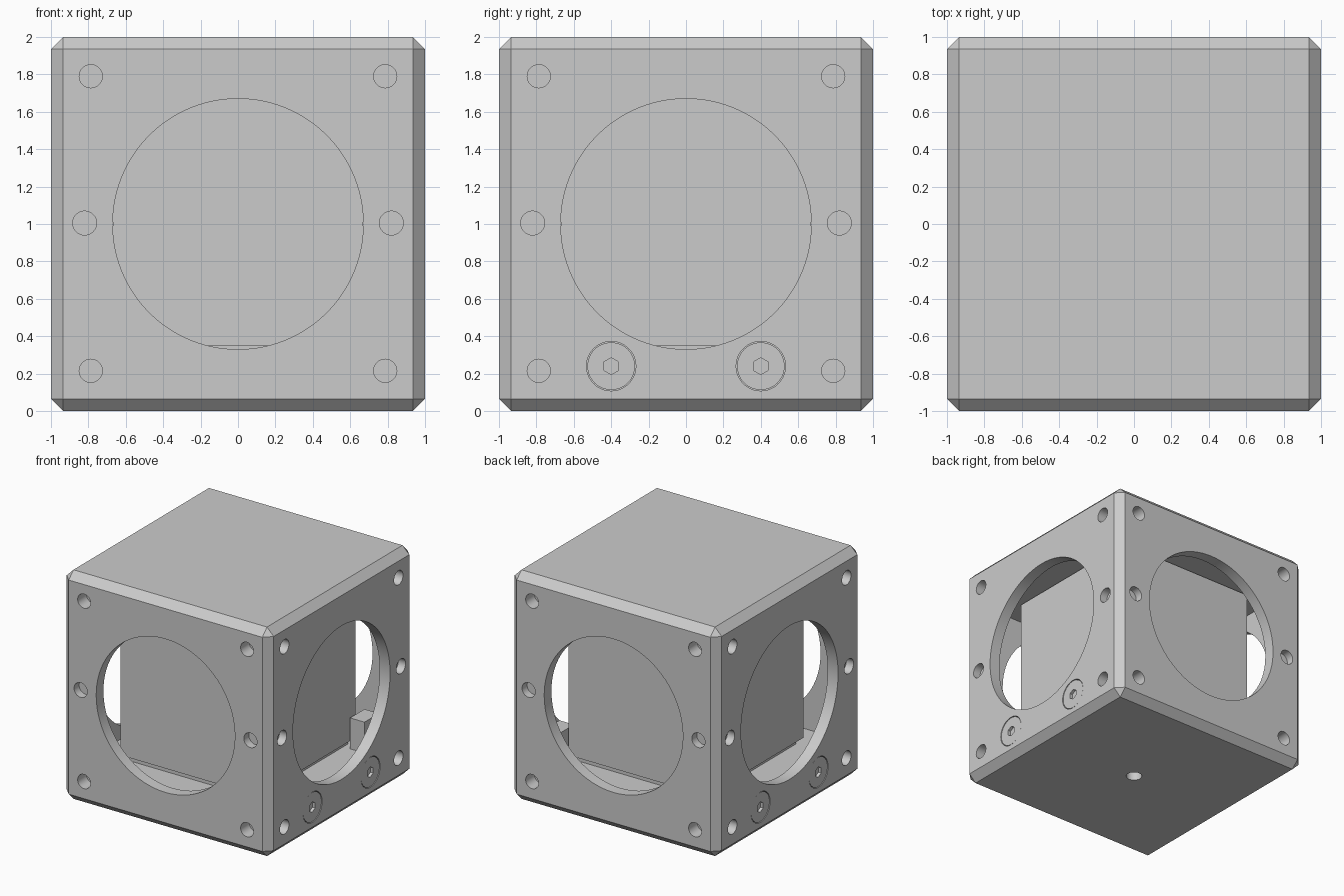
import bpy, bmesh
from math import radians
from mathutils import Matrix, Vector

if "Cube" in bpy.data.objects:
    bpy.data.objects.remove(bpy.data.objects["Cube"])


def make_object(name, bm):
    mesh = bpy.data.meshes.new(name)
    bmesh.ops.recalc_face_normals(bm, faces=bm.faces)
    bm.to_mesh(mesh)
    bm.free()
    obj = bpy.data.objects.new(name, mesh)
    bpy.context.collection.objects.link(obj)
    return obj


def add_box(bm, size, centre):
    bmesh.ops.create_cube(bm, size=1, matrix=Matrix.Translation(centre) @ Matrix.Diagonal((*size, 1)))


def add_rod(bm, start, end, radius, sides=32):
    a, b = Vector(start), Vector(end)
    turn = (b - a).to_track_quat('Z', 'Y').to_matrix().to_4x4()
    bmesh.ops.create_cone(bm, cap_ends=True, segments=sides, radius1=radius, radius2=radius,
                          depth=(b - a).length, matrix=Matrix.Translation((a + b) / 2) @ turn)


def face_point(face, across, z, out):
    """Point on side face 0-3 (front, right, back, left), 'out' units from the axis."""
    return Matrix.Rotation(radians(90 * face), 3, 'Z') @ Vector((across, -out, z))


def finish(obj, cutters=()):
    bpy.context.view_layer.objects.active = obj
    for c in cutters:
        m = obj.modifiers.new("cut", 'BOOLEAN')
        m.operation, m.solver, m.object = 'DIFFERENCE', 'EXACT', c
        bpy.ops.object.modifier_apply(modifier=m.name)
        bpy.data.objects.remove(c)
    bpy.ops.object.select_all(action='DESELECT')
    obj.select_set(True)
    bpy.ops.object.shade_smooth_by_angle(angle=radians(30))


# Chamfered outer housing
bm = bmesh.new()
add_box(bm, (2, 2, 2), (0, 0, 1))
bmesh.ops.bevel(bm, geom=list(bm.edges), offset=0.065, segments=1, affect='EDGES')
housing = make_object("housing", bm)

# Inner chamber
cutters = []
bm = bmesh.new()
add_box(bm, (1.8, 1.8, 1.4), (0, 0, 1))
cutters.append(make_object("chamber_cutter", bm))

# Large round windows through both axes
for axis in (0, 1):
    bm = bmesh.new()
    add_rod(bm, face_point(axis, 0, 1, 1.2), face_point(axis, 0, 1, -1.2), 0.67, 96)
    cutters.append(make_object("window_cutter", bm))

# Blind rod holes, set screw holes, screw pockets and the base hole
bm = bmesh.new()
for face in range(4):
    for s in (-1, 1):
        for z in (0.215, 1.79):
            add_rod(bm, face_point(face, 0.787 * s, z, 1.1), face_point(face, 0.787 * s, z, 0.88), 0.062)
        add_rod(bm, face_point(face, 0.82 * s, 1.005, 1.1), face_point(face, 0.82 * s, 1.005, 0.93), 0.064)
        if face % 2:
            add_rod(bm, face_point(face, 0.4 * s, 0.24, 1.1), face_point(face, 0.4 * s, 0.24, 0.97), 0.132, 48)
add_rod(bm, (0, 0, -0.1), (0, 0, 0.22), 0.065)
cutters.append(make_object("hole_cutter", bm))
finish(housing, cutters)

# Flush side screws with hex sockets
for face in (1, 3):
    for s in (-1, 1):
        bm = bmesh.new()
        add_rod(bm, face_point(face, 0.4 * s, 0.24, 0.96), face_point(face, 0.4 * s, 0.24, 0.997), 0.127, 48)
        screw = make_object("side_screw", bm)
        bm = bmesh.new()
        add_rod(bm, face_point(face, 0.4 * s, 0.24, 0.972), face_point(face, 0.4 * s, 0.24, 1.1), 0.045, 6)
        finish(screw, [make_object("socket_cutter", bm)])

# Optical block on its platform, with the corner stop beside it
for name, size, centre in (
        ("glass_block", (1.335, 1.335, 1.34), (0, 0, 1.02)),
        ("platform", (1.25, 1.25, 0.06), (0, 0, 0.32)),
        ("corner_stop", (0.14, 0.2, 0.28), (0.76, 0.66, 0.43))):
    bm = bmesh.new()
    add_box(bm, size, centre)
    make_object(name, bm)
